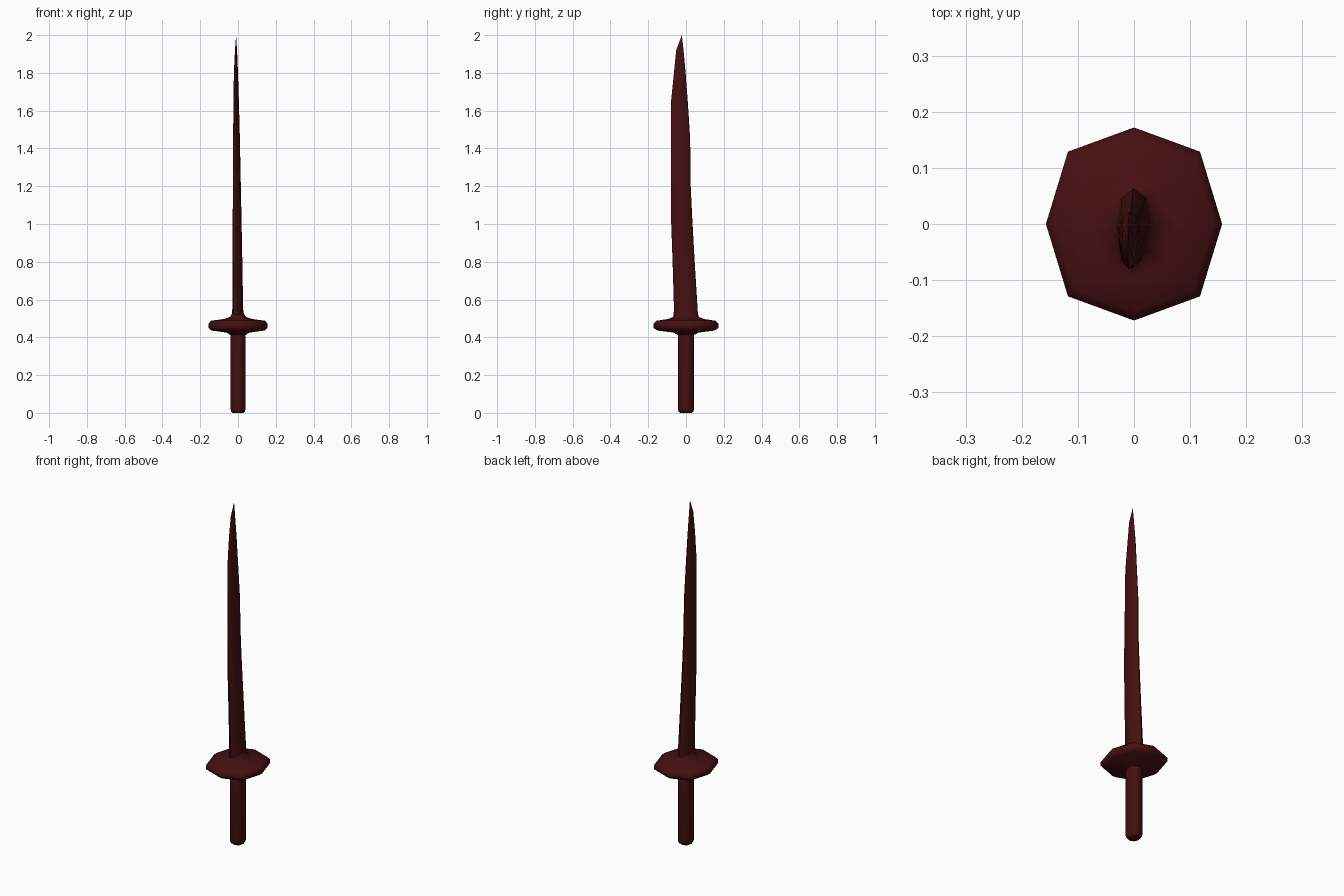
import bpy, bmesh, math

cube = bpy.data.objects.get("Cube")
if cube:
    bpy.data.objects.remove(cube, do_unlink=True)

dark_red = bpy.data.materials.new("dark_red")
dark_red.use_nodes = True
colour = (0.06, 0.005, 0.006, 1)
dark_red.diffuse_color = colour
dark_red.node_tree.nodes["Principled BSDF"].inputs["Base Color"].default_value = colour

# Eight-sided outline, with diagonal corners slightly outside a circle
SIDES = 8
OUTLINE = []
for i in range(SIDES):
    a = i * math.tau / SIDES
    k = 1.06 if i % 2 else 1.0
    OUTLINE.append((k * math.cos(a), k * math.sin(a)))


def loft(name, sections):
    """Skin outlines given as (z, x min, x max, y min, y max)."""
    bm = bmesh.new()
    rings = []
    for z, x0, x1, y0, y1 in sections:
        cx, cy, rx, ry = (x0 + x1) / 2, (y0 + y1) / 2, (x1 - x0) / 2, (y1 - y0) / 2
        rings.append([bm.verts.new((cx + rx * u, cy + ry * v, z)) for u, v in OUTLINE])
    for low, high in zip(rings, rings[1:]):
        for i in range(SIDES):
            j = (i + 1) % SIDES
            bm.faces.new((low[i], low[j], high[j], high[i]))
    bm.faces.new(rings[0][::-1])
    bm.faces.new(rings[-1])
    bmesh.ops.remove_doubles(bm, verts=bm.verts, dist=0.0005)
    bmesh.ops.recalc_face_normals(bm, faces=bm.faces)
    mesh = bpy.data.meshes.new(name)
    bm.to_mesh(mesh)
    bm.free()
    mesh.materials.append(dark_red)
    obj = bpy.data.objects.new(name, mesh)
    bpy.context.collection.objects.link(obj)
    bpy.ops.object.select_all(action="DESELECT")
    obj.select_set(True)
    bpy.context.view_layer.objects.active = obj
    bpy.ops.object.shade_smooth_by_angle(angle=math.radians(60))
    return obj


def centred(rows):
    return [(z, -rx, rx, -ry, ry) for z, rx, ry in rows]


# Grip with a rounded pommel end
loft("grip", centred([
    (0.0, 0.028, 0.03),
    (0.006, 0.036, 0.039),
    (0.022, 0.04, 0.043),
    (0.43, 0.04, 0.043),
]))

# Guard: a thick disc swelling into a hub above and below
loft("guard", centred([
    (0.412, 0.04, 0.043),
    (0.425, 0.06, 0.065),
    (0.436, 0.14, 0.152),
    (0.45, 0.157, 0.172),
    (0.472, 0.157, 0.172),
    (0.488, 0.142, 0.155),
    (0.497, 0.075, 0.095),
    (0.508, 0.042, 0.068),
    (0.53, 0.029, 0.062),
]))

# Blade, sweeping towards the front and tapering to a point
loft("blade", [
    (0.5, -0.032, 0.03, -0.066, 0.064),
    (0.56, -0.03, 0.027, -0.064, 0.061),
    (0.8, -0.029, 0.023, -0.071, 0.046),
    (1.05, -0.028, 0.018, -0.08, 0.032),
    (1.2, -0.027, 0.015, -0.08, 0.025),
    (1.45, -0.026, 0.01, -0.08, 0.022),
    (1.64, -0.024, 0.005, -0.08, 0.01),
    (1.8, -0.022, 0.0, -0.064, -0.002),
    (1.92, -0.016, -0.005, -0.052, -0.013),
    (2.0, -0.01, -0.01, -0.022, -0.022),
])
